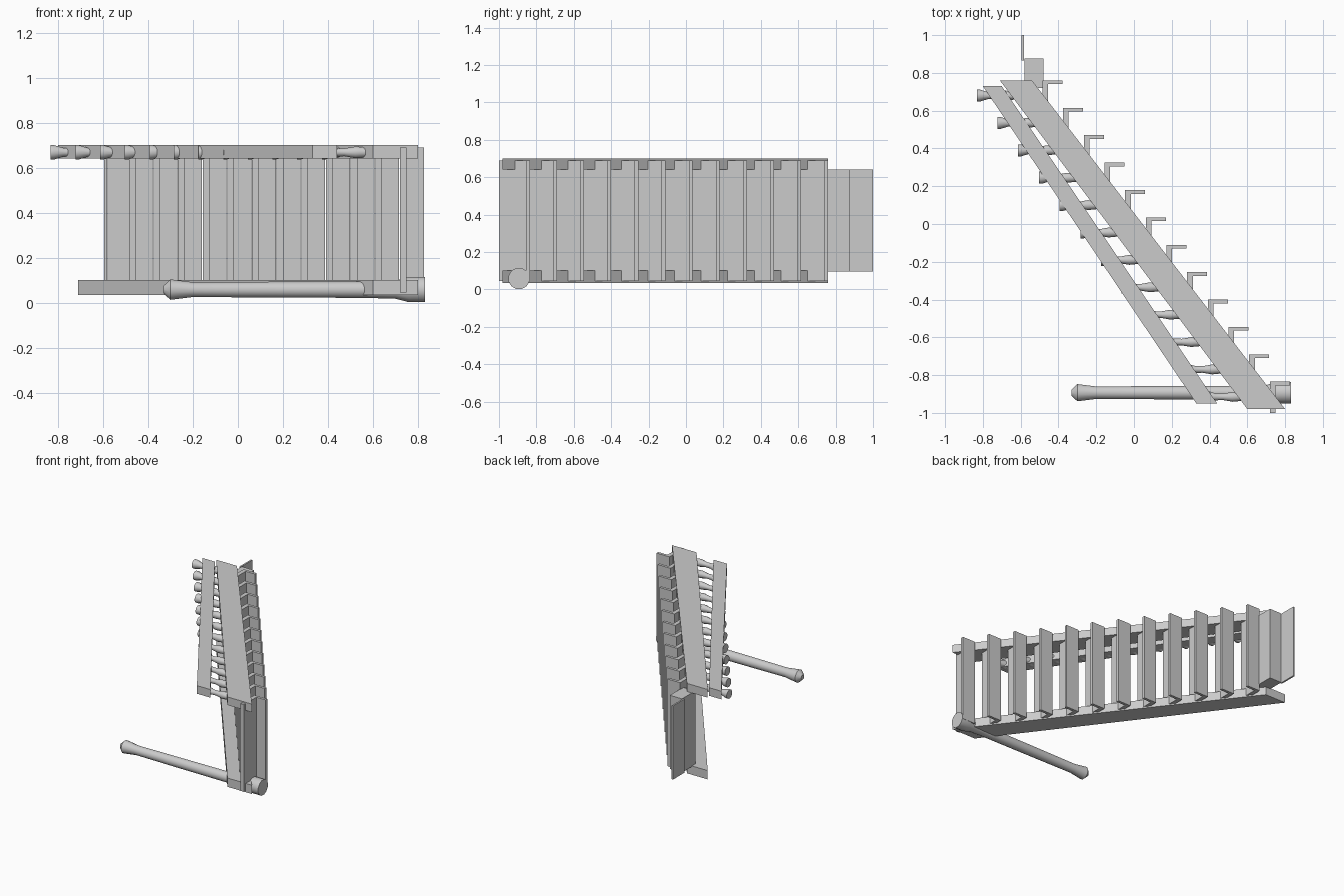
import bpy, bmesh, math
from mathutils import Matrix

cube = bpy.data.objects.get("Cube")
if cube:
    bpy.data.objects.remove(cube)

grey = bpy.data.materials.new("plain grey")
grey.use_nodes = True
COLOR = (0.6, 0.6, 0.6, 1)
grey.diffuse_color = COLOR
grey.node_tree.nodes["Principled BSDF"].inputs["Base Color"].default_value = COLOR


def finish(name, bm):
    bmesh.ops.recalc_face_normals(bm, faces=bm.faces)
    mesh = bpy.data.meshes.new(name)
    bm.to_mesh(mesh)
    bm.free()
    mesh.materials.append(grey)
    obj = bpy.data.objects.new(name, mesh)
    bpy.context.collection.objects.link(obj)
    return obj


def slab(name, outline, z0, z1):
    """Extrude an xy outline from z0 to z1."""
    bm = bmesh.new()
    face = bm.faces.new([bm.verts.new((x, y, z0)) for x, y in outline])
    ext = bmesh.ops.extrude_face_region(bm, geom=[face])
    verts = [v for v in ext["geom"] if isinstance(v, bmesh.types.BMVert)]
    bmesh.ops.translate(bm, verts=verts, vec=(0, 0, z1 - z0))
    return finish(name, bm)


def box(name, x0, x1, y0, y1, z0, z1):
    return slab(name, [(x0, y0), (x1, y0), (x1, y1), (x0, y1)], z0, z1)


def turned(name, profile, origin, sides):
    """Turned post along x from (x, radius) pairs."""
    bm = bmesh.new()
    rings = []
    for x, r in profile:
        ring = []
        for i in range(sides):
            a = 2 * math.pi * (i + 0.5) / sides
            ring.append(bm.verts.new((x, r * math.cos(a), r * math.sin(a))))
        rings.append(ring)
    for a, b in zip(rings, rings[1:]):
        for i in range(sides):
            j = (i + 1) % sides
            bm.faces.new((a[i], a[j], b[j], b[i]))
    bm.faces.new(rings[0])
    bm.faces.new(rings[-1])
    bmesh.ops.transform(bm, matrix=Matrix.Translation(origin), verts=bm.verts)
    obj = finish(name, bm)
    for p in obj.data.polygons:
        p.use_smooth = len(p.vertices) == 4
    obj.data.set_sharp_from_angle(angle=math.radians(33))
    return obj


# Side stringers
stringer = [(-0.71, 0.76), (-0.54, 0.76), (0.80, -0.98), (0.60, -0.98)]
slab("lower_stringer", stringer, 0.035, 0.10)
slab("upper_stringer", stringer, 0.64, 0.70)

# Handrail
slab("handrail", [(-0.80, 0.73), (-0.70, 0.73), (0.44, -0.95), (0.33, -0.95)], 0.64, 0.70)

# Repeating steps and balusters
RUN, RISE = 0.145, 0.1095
baluster = [(0, 0.033), (0.015, 0.033), (0.06, 0.019), (0.10, 0.018),
            (0.15, 0.027), (0.17, 0.025), (0.20, 0.022)]
for n in range(12):
    x, y = -0.485 + RISE * n, 0.76 - RUN * n
    box(f"tread_{n}", x, x + 0.03, y - 0.165, y, 0.045, 0.69)
    box(f"riser_{n}", x, x + 0.106, y - 0.02, y, 0.045, 0.69)
    turned(f"baluster_{n}", baluster, (x - 0.347, y - 0.08, 0.668), 12)

# Top landing
box("landing_block", -0.58, -0.48, 0.72, 0.875, 0.095, 0.64)
box("landing_plate", -0.595, -0.583, 0.865, 1.0, 0.095, 0.64)

# Newel post
newel = [(-0.33, 0.018), (-0.30, 0.047), (-0.20, 0.034), (0.10, 0.036),
         (0.56, 0.038), (0.70, 0.042), (0.76, 0.058), (0.83, 0.058)]
turned("newel_post", newel, (0, -0.893, 0.058), 12)
